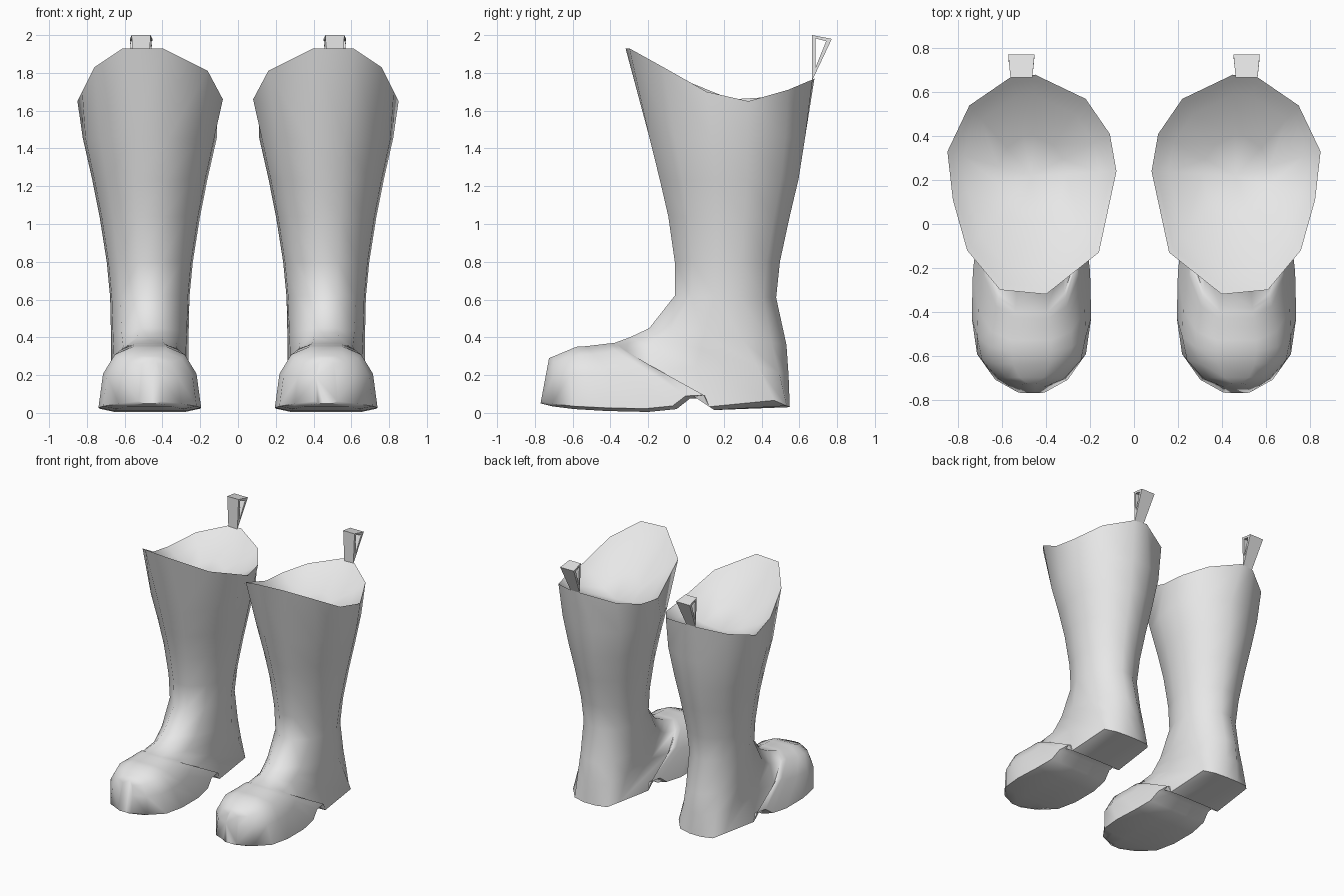
import bpy, bmesh, math
from mathutils import Vector

cube = bpy.data.objects.get("Cube")
if cube:
    bpy.data.objects.remove(cube, do_unlink=True)

# One plain grey for everything
grey = bpy.data.materials.new("plain grey")
grey.use_nodes = True
colour = (0.8, 0.8, 0.8, 1.0)
grey.diffuse_color = colour
grey.node_tree.nodes["Principled BSDF"].inputs["Base Color"].default_value = colour

CENTRE = 0.467  # distance of each boot from the middle

# Half cross-sections: (fraction from front/top to back/bottom, width factor)
LEG = [(.01, .27), (.17, .74), (.4, .96), (.63, 1), (.87, .72), (.995, .22)]
FOOT = [(0, .33), (.12, .68), (.42, .91), (.95, 1), (1, .7), (1, .25)]

# Each section: front/top point (y, z), back/bottom point (y, z), half width, foot blend
SECTIONS = [
    ((-.2, 1.45), (.635, 1.46), .355, 0),
    ((-.145, 1.23), (.6, 1.24), .305, 0),
    ((-.1, 1.04), (.55, 1.03), .265, 0),
    ((-.065, .8), (.5, .8), .228, 0),
    ((-.065, .62), (.48, .61), .21, 0),
    ((-.2, .45), (.535, .36), .205, .15),
    ((-.25, .425), (.545, .2), .205, .5),
    ((-.3, .4), (.55, .03), .205, .85),
    ((-.38, .37), (.15, .015), .22, 1),
    ((-.4, .368), (.12, .08), .225, 1),
    ((-.43, .365), (.02, .075), .235, 1),
    ((-.47, .36), (-.05, .02), .25, 1),
    ((-.53, .353), (-.2, .005), .267, 1),
    ((-.58, .35), (-.42, .01), .272, 1),
    ((-.64, .325), (-.59, .02), .248, 1),
    ((-.7, .3), (-.71, .035), .165, 1),
    ((-.725, .29), (-.77, .05), .06, 1),
]

# Dipped top edge, outer side front to back, then inner side back to front
RIM = [(.61, -.3, 1.93), (.76, -.12, 1.83), (.825, .11, 1.7), (.85, .33, 1.65),
       (.75, .54, 1.71), (.56, .67, 1.765), (.45, .68, 1.77), (.22, .57, 1.71),
       (.11, .41, 1.67), (.08, .24, 1.66), (.16, -.13, 1.81), (.4, -.32, 1.93)]


def section(front, back, width, blend):
    """Closed ring of points lying in a tilted plane."""
    half = []
    for (t0, x0), (t1, x1) in zip(LEG, FOOT):
        t = t0 + (t1 - t0) * blend
        x = (x0 + (x1 - x0) * blend) * width
        y, z = Vector(front).lerp(Vector(back), t)
        half.append((x, y, z))
    outer = [Vector((CENTRE + x, y, z)) for x, y, z in half]
    inner = [Vector((CENTRE - x, y, z)) for x, y, z in reversed(half)]
    return outer + inner


def finish(name, bm, angle):
    bmesh.ops.recalc_face_normals(bm, faces=bm.faces)
    mesh = bpy.data.meshes.new(name)
    bm.to_mesh(mesh)
    bm.free()
    mesh.materials.append(grey)
    obj = bpy.data.objects.new(name, mesh)
    bpy.context.collection.objects.link(obj)
    bpy.ops.object.select_all(action='DESELECT')
    obj.select_set(True)
    bpy.context.view_layer.objects.active = obj
    bpy.ops.object.shade_smooth_by_angle(angle=math.radians(angle))


def loft(bm, rings):
    """Skin a list of vertex rings with quads."""
    for a, b in zip(rings, rings[1:]):
        n = len(a)
        for i in range(n):
            j = (i + 1) % n
            bm.faces.new((a[i], a[j], b[j], b[i]))


def boot(name, side):
    bm = bmesh.new()
    rim = [Vector(p) for p in RIM]
    # Shallow lining that closes the opening
    middle = Vector((CENTRE, .22, 1.56))
    lining = []
    for amount, drop in ((.6, .04), (.2, .03), (.06, .01)):
        lining.append([p.lerp(middle, amount) - Vector((0, 0, drop)) for p in rim])
    # Lining, top edge, leg, heel and toe as one skin
    layers = lining + [rim] + [section(*s) for s in SECTIONS]
    rings = [[bm.verts.new((p.x * side, p.y, p.z)) for p in ring] for ring in layers]
    loft(bm, rings)
    hub = bm.verts.new((middle.x * side, middle.y, middle.z - .02))
    first = rings[0]
    for i, v in enumerate(first):
        bm.faces.new((hub, v, first[(i + 1) % len(first)]))
    bm.faces.new(rings[-1])
    finish(name, bm, 65)


def pull_loop(name, side):
    """Folded strap with a triangular opening."""
    bm = bmesh.new()
    outer = [(.668, 1.76, .04), (.668, 2.0, .05), (.772, 1.98, .06)]
    inner = [(.686, 1.83, .045), (.686, 1.982, .05), (.742, 1.968, .058)]
    rings = []
    for outline, sign in ((outer, -1), (outer, 1), (inner, 1), (inner, -1)):
        rings.append([bm.verts.new((side * .513 + sign * w, y, z)) for y, z, w in outline])
    loft(bm, rings + rings[:1])
    finish(name, bm, 40)


for label, side in (("left", 1), ("right", -1)):
    boot(label + "_boot", side)
    pull_loop(label + "_pull_loop", side)
